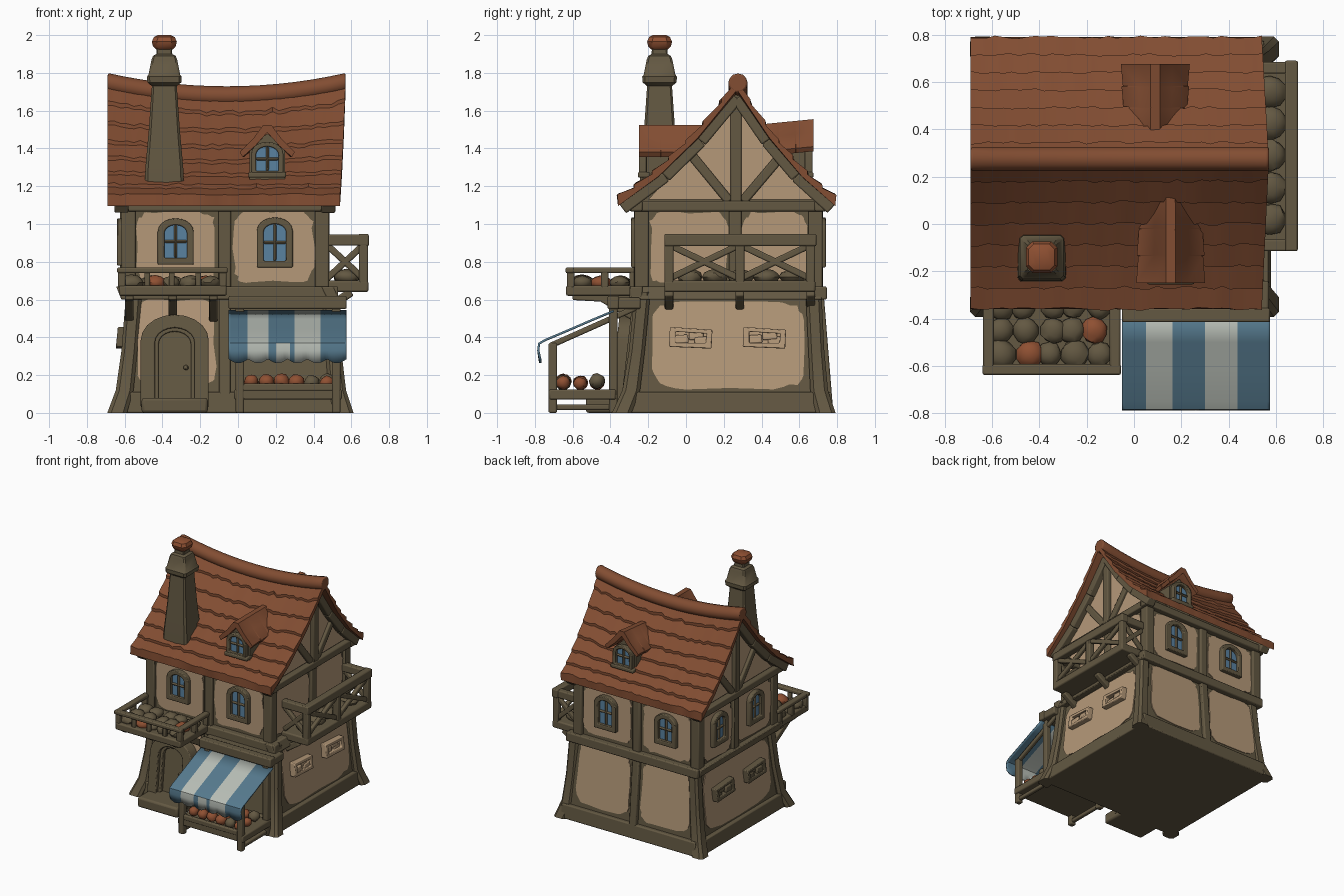
import bpy, bmesh, math, random
from mathutils import Vector as V

if "Cube" in bpy.data.objects:
    bpy.data.objects.remove(bpy.data.objects["Cube"])

random.seed(4)
R = random.uniform


def material(name, r, g, b):
    m = bpy.data.materials.new(name)
    m.diffuse_color = [((c / 255 + .055) / 1.055) ** 2.4 for c in (r, g, b)] + [1]
    m.use_nodes = True
    m.node_tree.nodes["Principled BSDF"].inputs["Base Color"].default_value = m.diffuse_color
    return m


WOOD = material("weathered_wood", 99, 88, 66)
ROOF = material("roof_tile", 130, 77, 50)
PLASTER = material("plaster", 181, 153, 121)
GLASS = material("window_blue", 90, 130, 160)
BLUE = material("awning_blue", 86, 122, 142)
WHITE = material("awning_white", 184, 190, 182)
CLAY = material("terracotta", 143, 80, 50)


def finish(name, bm, mat, bevel=0):
    bmesh.ops.recalc_face_normals(bm, faces=bm.faces)
    me = bpy.data.meshes.new(name)
    bm.to_mesh(me)
    bm.free()
    ob = bpy.data.objects.new(name, me)
    bpy.context.collection.objects.link(ob)
    for m in mat if isinstance(mat, list) else [mat]:
        me.materials.append(m)
    if bevel:
        b = ob.modifiers.new("bevel", 'BEVEL')
        b.width, b.segments, b.limit_method = bevel, 2, 'ANGLE'
    return ob


def loft(name, secs, mat, bevel=0, cap=True):
    """Join closed loops; cap the ends or close the last loop to the first."""
    bm = bmesh.new()
    rows = [[bm.verts.new(p) for p in s] for s in secs]
    n = len(rows[0])
    for a, b in zip(rows, rows[1:] + ([] if cap else rows[:1])):
        for i in range(n):
            bm.faces.new((a[i], a[(i + 1) % n], b[(i + 1) % n], b[i]))
    if cap:
        bm.faces.new(rows[0])
        bm.faces.new(rows[-1])
    return finish(name, bm, mat, bevel)


def bar(name, a, b, w, h=None, mat=WOOD, bevel=.008):
    a, b, h = V(a), V(b), h or w
    d = (b - a).normalized()
    s = d.cross(V((0, 0, 1)) if abs(d.z) < .99 else V((0, 1, 0))).normalized()
    t = s.cross(d)
    q = [s * (w / 2 * i) + t * (h / 2 * j) for i, j in ((-1, -1), (1, -1), (1, 1), (-1, 1))]
    return loft(name, [[a + k for k in q], [b + k for k in q]], mat, bevel)


def box(name, lo, hi, mat=WOOD, bevel=.01):
    (x, y, z), (X, Y, Z) = lo, hi
    return loft(name, [[(x, y, k), (X, y, k), (X, Y, k), (x, Y, k)] for k in (z, Z)], mat, bevel)


# Wall planes: distance from the origin at z = 0 and z = 0.62, then above
OFF = {'F': (.32, .25, .25), 'B': (.75, .70, .70), 'R': (.55, .49, .46), 'L': (.63, .57, .60),
       'DF': (.21,) * 3, 'DB': (.63,) * 3}


def P(side, u, z, o):
    a, b, c = OFF[side]
    d = o + (a + (b - a) * z / .62 if z < .63 else c)
    return {'F': (u, -d, z), 'B': (u, d, z), 'R': (d, u, z), 'L': (-d, u, z)}[side[-1]]


def plate(name, side, pts, o0, o1, mat=WOOD, bevel=0):
    return loft(name, [[P(side, u, z, o) for u, z in pts] for o in (o0, o1)], mat, bevel)


def beam(name, side, a, b, w, o=.03):
    d = V(b) - V(a)
    n = V((-d.y, d.x)).normalized() * w / 2
    a, b = V(a), V(b)
    plate(name, side, [a - n, b - n, b + n, a + n], -.02, o, WOOD, .008)


def patch(side, u0, u1, z0, z1):
    """Plaster field with a worn, rounded edge."""
    pts = []
    for i in range(32):
        a = math.tau * i / 32
        f = lambda c: math.copysign(abs(c) ** .35, c)
        pts.append(((u0 + u1) / 2 + (u1 - u0) / 2 * f(math.cos(a)) + R(-.01, .01),
                    (z0 + z1) / 2 + (z1 - z0) / 2 * f(math.sin(a)) + R(-.01, .01)))
    plate("plaster_panel", side, pts, -.003, .006, PLASTER)


def arch(c, z0, z1, h):
    s = z1 - h * .75
    return [(c - h, z0), (c + h, z0)] + [
        (c + h * math.cos(math.pi * i / 10), s + h * .75 * math.sin(math.pi * i / 10)) for i in range(11)]


def ring(name, side, outer, inner, o):
    secs = [[P(side, u, z, k) for u, z in pts] for pts, k in ((outer, 0), (outer, o), (inner, o), (inner, 0))]
    loft(name, secs, WOOD, .006, cap=False)


def window(side, c, z0, z1, h, t=.035):
    ring("window_frame", side, arch(c, z0, z1, h), arch(c, z0 + t, z1 - t, h - t), .04)
    plate("window_glass", side, arch(c, z0 + t, z1 - t, h - t), .004, .012, GLASS)
    beam("window_bar", side, (c, z0 + t), (c, z1 - t), .016, .026)
    beam("window_bar", side, (c - h + t, (z0 + z1) / 2), (c + h - t, (z0 + z1) / 2), .016, .026)


def octo(cx, cy, z, h, k=.6, hy=None):
    hy = hy or h
    return [(cx + h * a, cy + hy * b, z) for a, b in
            ((-1, -k), (-k, -1), (k, -1), (1, -k), (1, k), (k, 1), (-k, 1), (-1, k))]


def lump(name, p, r, mat, flat=.8):
    bm = bmesh.new()
    bmesh.ops.create_icosphere(bm, subdivisions=2, radius=r)
    for v in bm.verts:
        v.co = V(p) + V((v.co.x, v.co.y, v.co.z * flat)) * R(.92, 1.06)
    finish(name, bm, mat)


# Wall cores
loft("ground_floor", [[P('F', -OFF['L'][i], z, 0)[:1] + (-OFF['F'][i], z), (OFF['R'][i], -OFF['F'][i], z),
                       (OFF['R'][i], OFF['B'][i], z), (-OFF['L'][i], OFF['B'][i], z)]
                      for i, z in ((0, 0), (1, .62))], WOOD)
core = [(-.25, .6), (.70, .6), (.70, 1.12), (.51, 1.33), (.27, 1.62), (0, 1.33), (-.25, 1.12)]
loft("upper_floor", [[(x, y, z) for y, z in core] for x in (-.60, .46)], WOOD)

# Flared corner posts, upper posts
for xs in ((-.64, -.60, -.575, -.55), (.56, .525, .505, .485)):
    for ys in ((-.34, -.29, -.26, -.23), (.74, .705, .69, .675)):
        loft("corner_post", [octo(x, y, z, h) for x, y, z, h in
                             zip(xs, ys, (0, .12, .33, .64), (.052, .047, .042, .042))], WOOD)
for x in (-.58, .445):
    for y in (-.235, .685):
        bar("upper_corner_post", (x, y, .62), (x, y, 1.12), .075)

# Skirts, floor beams and wall plates on every side
SPAN = {'F': (-.62, .55), 'B': (-.62, .55), 'R': (-.3, .72), 'L': (-.3, .72)}
for s, (a, b) in SPAN.items():
    beam("skirt", s, (a, .055), (b, .055), .11, .03)
    beam("floor_beam", s, (a, .635), (b - .02 * (s in 'FB'), .635), .07, .045)
    beam("wall_plate", s, (a - .01 * (s in 'FB'), 1.095), (b - .04 * (s in 'FB'), 1.095), .055, .045)
    mid = -.07 if s in 'FB' else .26
    beam("upper_stud", s, (mid, .64), (mid, 1.1), .065, .025)
    if s in 'FB':
        beam("ground_stud", s, (mid, .02), (mid, .62), .06, .03)

# Plaster fields
for s in 'FB':
    patch(s, -.54, -.12, .69, 1.065)
    patch(s, -.02, .40, .69, 1.065)
    patch(s, -.54, -.12, .14, .6)
patch('B', -.02, .44, .14, .6)
for s in 'RL':
    patch(s, -.19, .22, .68, 1.065)
    patch(s, .30, .64, .68, 1.065)
    patch(s, -.18, .63, .13, .59)

# Windows and door
for s in 'FB':
    window(s, -.33, .785, 1.03, .095)
    window(s, .195, .77, 1.035, .095)
window('L', .02, .78, 1.03, .09)
window('L', .47, .78, 1.03, .09)
ring("door_frame", 'F', arch(-.335, .03, .52, .18), arch(-.335, .03, .45, .105), .09)
ring("inner_door_frame", 'F', arch(-.335, .03, .46, .115), arch(-.335, .03, .43, .085), .06)
plate("door", 'F', arch(-.335, .03, .45, .1), 0, .03)
lump("door_knob", (-.275, -.33, .24), .014, WOOD, 1)
box("door_step", (-.51, -.53, 0), (-.16, -.25, .08), bevel=.015)

# Exposed masonry on the side walls
for s, m in (('R', PLASTER), ('L', WOOD)):
    for c in (.025, .415):
        ring("masonry_edge", s, [(c - .115, .35), (c + .11, .34), (c + .115, .44), (c - .11, .455)],
             [(c - .08, .37), (c + .08, .37), (c + .085, .42), (c - .08, .43)], .05)
        bpy.context.collection.objects[-1].data.materials[0] = m
        for du, dz in ((-.05, .39), (.03, .41), (.06, .38)):
            plate("masonry_stone", s, [(c + du - .04, dz - .025), (c + du + .04, dz - .02),
                                       (c + du + .035, dz + .025), (c + du - .04, dz + .02)], 0, R(.025, .045), m, .008)


# Sagging tiled roof
def ridge(x):
    return 1.755 - .07 * (1 - ((x + .06) / .63) ** 2)


def roof_point(x, t, s, lift):
    z = ridge(x)
    return (x - .03 * t * (x + .69) / 1.26, .27 + (.52 if s > 0 else -.63) * t,
            z - (z - 1.14) * (t + .38 * t * (1 - t)) + lift)


N, COLS, secs = 7, 36, []
for i in range(COLS + 1):
    x = -.69 + 1.26 * i / COLS
    half = {}
    for s in (-1, 1):
        pts = []
        for k in range(N, 0, -1):
            t = k / N + R(-.012, .012)
            if k < N:
                pts.append(roof_point(x, t, s, -.004))
            pts.append(roof_point(x, t, s, .016 + R(-.004, .004)))
        half[s] = pts
    under = [roof_point(x, t, s, -.045) for s, t in ((1, 1), (1, .66), (1, .33), (1, 0), (-1, .33), (-1, .66), (-1, 1))]
    secs.append(half[-1] + [roof_point(x, 0, 1, 0)] + half[1][::-1] + under)
loft("tiled_roof", secs, ROOF)
loft("ridge_roll", [[(x, .275 + .052 * math.cos(a * math.tau / 12), ridge(x) - .008 + .052 * math.sin(a * math.tau / 12))
                     for a in range(12)] for x in [-.69 + .09 * i for i in range(15)]], ROOF, .01)

# Gable timbers
for s, x in (('R', .5), ('L', -.64)):
    plate("gable_plaster", s, [(-.2, 1.13), (.69, 1.13), (.49, 1.36), (.27, 1.66), (.02, 1.36)], -.01, .008, PLASTER)
    beam("king_post", s, (.265, 1.1), (.265, 1.69), .06, .04)
    beam("gable_brace", s, (.23, 1.12), (.0, 1.4), .05)
    beam("gable_brace", s, (.30, 1.12), (.52, 1.38), .05)
    for e in (-1, 1):
        q = [roof_point(x, t, e, -.075)[1:] for t in (0, .3, .6, .96)]
        for a, b in zip(q, q[1:]):
            beam("barge_board", s, a, b, .06, .055)

# Dormers on both slopes
for s, c, y0, y1, up in (('DF', .155, -.25, .13, 0), ('DB', .09, .675, .37, .03)):
    top = [(-.14, 1.38), (-.07, 1.455), (-.02, 1.525), (.02, 1.525), (.07, 1.455), (.14, 1.38),
           (.125, 1.355), (.06, 1.415), (0, 1.485), (-.06, 1.415), (-.125, 1.355)]
    loft("dormer_roof", [[(c + x * k, y0 + (y1 - y0) * f, z + up * (1 - f)) for x, z in top]
                         for f, k in ((0, 1.04), (.3, .98), (.31, 1.02), (.6, .96), (.61, 1), (1, .95))], ROOF)
    plate("dormer_body", s, [(c - .095, 1.2), (c + .095, 1.2), (c + .095, 1.39), (c, 1.48), (c - .095, 1.39)], -.24, 0)
    window(s, c, 1.255, 1.435, .085, .025)
    beam("dormer_sill", s, (c - .1, 1.26), (c + .1, 1.26), .03, .045)

# Chimney
loft("chimney", [octo(-.39, -.14, z, h, .85) for z, h in
                 ((1.18, .105), (1.3, .1), (1.5, .082), (1.73, .066), (1.75, .09), (1.78, .092), (1.79, .084),
                  (1.87, .068), (1.89, .06), (1.9, .042), (1.95, .04))], WOOD)
loft("chimney_cap", [octo(-.39, -.14, z, h) for z, h in
                     ((1.925, .045), (1.94, .06), (1.965, .066), (1.99, .055), (2, .035))], CLAY)

# Front balcony with planting
box("front_balcony_floor", (-.63, -.635, .62), (-.06, -.25, .675))
for x in (-.615, -.08):
    bar("front_balcony_side_rail", (x, -.635, .755), (x, -.25, .755), .045, .03)
    for y in (-.61, -.43, -.28):
        bar("front_balcony_post", (x, y, .66), (x, y, .765), .04)
bar("front_balcony_rail", (-.64, -.615, .755), (-.055, -.615, .755), .045, .03)
for x in (-.48, -.35, -.21):
    bar("front_balcony_post", (x, -.61, .66), (x, -.61, .75), .03)
for x in (-.575, -.345, -.13):
    bar("front_balcony_bracket", (x, -.26, .5), (x, -.46, .62), .045)
    bar("front_balcony_joist", (x, -.25, .6), (x, -.6, .62), .045)
for i in range(5):
    for j in range(3):
        lump("planting", (-.55 + .1 * i + R(-.02, .02), -.55 + .1 * j, .69), R(.05, .065),
             CLAY if (i, j) in ((1, 0), (4, 1)) else WOOD, .65)

# Right balcony with crossed braces
box("right_balcony_floor", (.44, -.115, .64), (.69, .685, .7))
ends = ((.665, -.09), (.665, .285), (.665, .66))
for x, y in ends:
    bar("right_balcony_post", (x, y, .65), (x, y, .93), .048)
    bar("right_balcony_bracket", (.48, y, .56), (.6, y, .64), .045)
bar("right_balcony_rail", (.665, -.115, .915), (.665, .69, .915), .055, .065)
for y in (-.09, .66):
    bar("right_balcony_side_rail", (.45, y, .915), (.69, y, .915), .05, .06)
cells = [(ends[0], ends[1]), (ends[1], ends[2]), ((.47, -.09), ends[0]), ((.47, .66), ends[2])]
for (x, y), (X, Y) in cells:
    bar("cross_brace", (x, y, .71), (X, Y, .89), .03, .035)
    bar("cross_brace", (x, y, .89), (X, Y, .71), .03, .035)
for i in range(5):
    lump("balcony_sack", (.575, .02 + .135 * i, .72), .07, WOOD, .6)

# Market stall frame and produce
for x in (.01, .52):
    bar("stall_front_post", (x, -.705, 0), (x, -.705, .37), .045)
    bar("stall_back_post", (x, -.385, 0), (x, -.385, .57), .045)
    bar("awning_rafter", (x, -.72, .355), (x, -.26, .56), .03)
    bar("stall_low_rail", (x, -.7, .03), (x, -.38, .03), .03)
box("stall_counter", (-.02, -.725, .07), (.55, -.37, .125))
bar("crate_front", (-.01, -.71, .135), (.54, -.71, .135), .03, .04)
bar("stall_header", (-.05, -.385, .585), (.575, -.385, .585), .06, .07)
box("stall_ledge", (-.05, -.40, .55), (.57, -.24, .61))
for i in range(6):
    for j in range(3):
        lump("produce", (.07 + .08 * i, -.65 + .09 * j, .16 + R(-.005, .01)), R(.035, .044),
             WOOD if (i + 2 * j) % 5 == 4 else CLAY, .95)

# Striped awning with scalloped valance
bm = bmesh.new()
prof = [(-.385, .545), (-.5, .497), (-.62, .445), (-.75, .39), (-.783, .37), (-.788, .33)]
xs = [-.05 + .0125 * i for i in range(51)]
rows = [[bm.verts.new((x, y, z)) for x in xs] for y, z in prof]
rows.append([bm.verts.new((x, -.778, .285 - .022 * abs(math.sin((x + .05) / .625 * 6 * math.pi)))) for x in xs])
for j, (a, b) in enumerate(zip(rows, rows[1:])):
    for i in range(50):
        f = bm.faces.new((a[i], a[i + 1], b[i + 1], b[i]))
        x = xs[i] + .006
        f.material_index = int(.045 < x < .16 or .30 < x < .44 or (j > 3 and .205 < x < .27))
awning = finish("striped_awning", bm, [BLUE, WHITE])
awning.modifiers.new("cloth", 'SOLIDIFY').thickness = .012

# Smooth shading with crisp edges
for ob in bpy.data.objects:
    ob.select_set(ob.type == 'MESH')
bpy.context.view_layer.objects.active = awning
bpy.ops.object.shade_smooth_by_angle(angle=math.radians(35))
